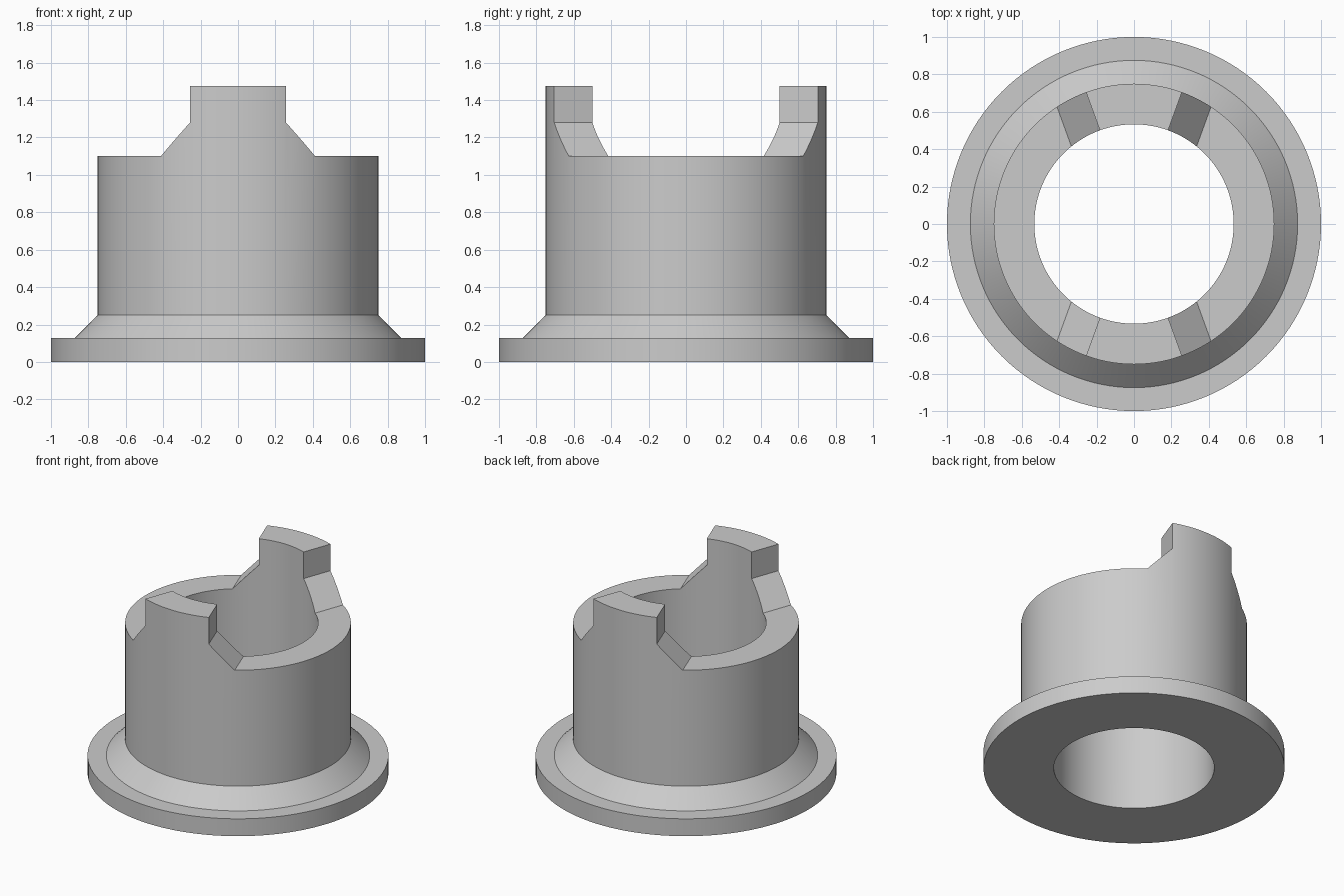
import bpy
import bmesh
from math import cos, sin, tan, tau, radians

cube = bpy.data.objects.get("Cube")
if cube:
    bpy.data.objects.remove(cube, do_unlink=True)

SIDES = 128
TOP, SHOULDER, SLOT_FLOOR = 1.475, 1.28, 1.10
TOOTH_HALF_ANGLE = radians(20)

grey = bpy.data.materials.new("plain grey")
grey.use_nodes = True
colour = (0.6, 0.6, 0.6, 1)
grey.diffuse_color = colour
grey.node_tree.nodes["Principled BSDF"].inputs["Base Color"].default_value = colour


def loft(name, rings, closed):
    """Join rings of points with quads; cap the ends, or close the loop."""
    bm = bmesh.new()
    loops = [[bm.verts.new(p) for p in ring] for ring in rings]
    n = len(rings[0])
    pairs = list(zip(loops, loops[1:]))
    if closed:
        pairs.append((loops[-1], loops[0]))
    else:
        bm.faces.new(loops[0])
        bm.faces.new(loops[-1])
    for a, b in pairs:
        for i in range(n):
            j = (i + 1) % n
            bm.faces.new((a[i], a[j], b[j], b[i]))
    bmesh.ops.recalc_face_normals(bm, faces=bm.faces)
    mesh = bpy.data.meshes.new(name)
    bm.to_mesh(mesh)
    bm.free()
    mesh.materials.append(grey)
    obj = bpy.data.objects.new(name, mesh)
    bpy.context.collection.objects.link(obj)
    return obj


def circle(r, z):
    return [(r * cos(tau * i / SIDES), r * sin(tau * i / SIDES), z)
            for i in range(SIDES)]


# Flanged sleeve with a straight bore, revolved from its section
section = [(0.533, 0), (1, 0), (1, 0.127), (0.875, 0.127),
           (0.75, 0.25), (0.75, TOP), (0.533, TOP)]
collar = loft("toothed_collar", [circle(r, z) for r, z in section], True)


# Wedge-shaped slots with sloping feet, leaving a tooth at front and back
def wedge(side, apex, z):
    reach = 1.2
    y = (reach - apex) / tan(TOOTH_HALF_ANGLE)
    return [(side * apex, 0, z), (side * reach, y, z), (side * reach, -y, z)]


foot = (SHOULDER - SLOT_FLOOR) * 0.96 / cos(TOOTH_HALF_ANGLE)
cutters = []
for side, label in ((1, "left"), (-1, "right")):
    cutter = loft(label + "_slot_cutter",
                  [wedge(side, foot, SLOT_FLOOR), wedge(side, 0, SHOULDER),
                   wedge(side, 0, TOP + 0.2)], False)
    cutter.hide_render = True
    cutters.append(cutter)
    cut = collar.modifiers.new(label + "_slot", 'BOOLEAN')
    cut.operation = 'DIFFERENCE'
    cut.solver = 'EXACT'
    cut.object = cutter

# Apply the slots, then smooth only the round walls
bpy.ops.object.select_all(action='DESELECT')
collar.select_set(True)
bpy.context.view_layer.objects.active = collar
for name in [m.name for m in collar.modifiers]:
    bpy.ops.object.modifier_apply(modifier=name)
for cutter in cutters:
    bpy.data.objects.remove(cutter, do_unlink=True)
bpy.ops.object.shade_smooth_by_angle(angle=radians(25))
